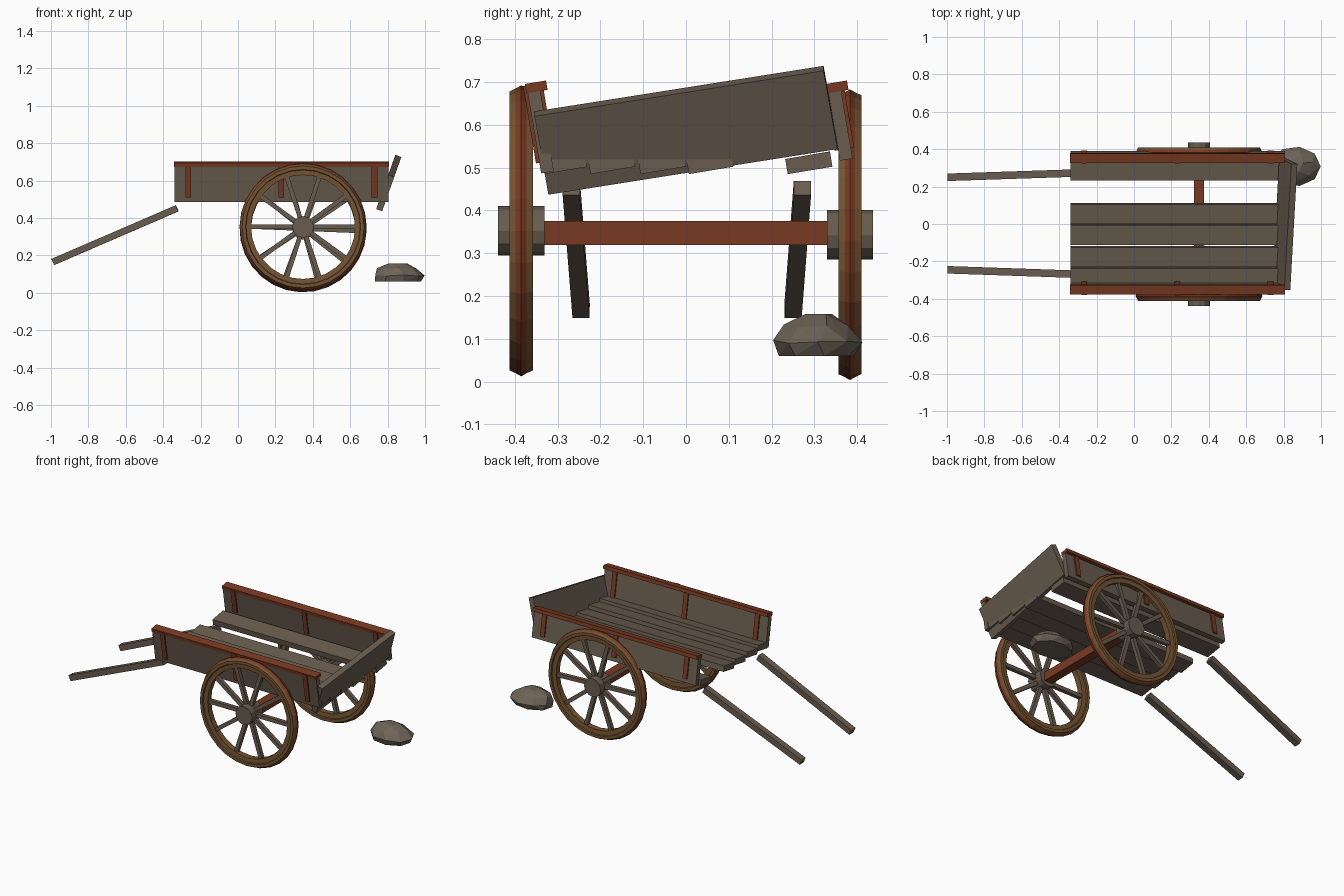
import bpy, bmesh, math
from mathutils import Matrix, Vector, Euler

if "Cube" in bpy.data.objects:
    bpy.data.objects.remove(bpy.data.objects["Cube"])


def material(name, rgb):
    m = bpy.data.materials.new(name)
    m.diffuse_color = (*rgb, 1)
    m.use_nodes = True
    m.node_tree.nodes["Principled BSDF"].inputs["Base Color"].default_value = m.diffuse_color
    return m


WOOD = material("weathered_wood", (0.140, 0.108, 0.078))
RED = material("red_brown_wood", (0.190, 0.042, 0.016))
RIM = material("rim_brown", (0.175, 0.088, 0.033))
STONE = material("stone", (0.155, 0.125, 0.095))


def finish(name, bm, mats):
    bmesh.ops.recalc_face_normals(bm, faces=bm.faces)
    me = bpy.data.meshes.new(name)
    bm.to_mesh(me)
    bm.free()
    for m in mats:
        me.materials.append(m)
    ob = bpy.data.objects.new(name, me)
    bpy.context.collection.objects.link(ob)
    return ob


def add_box(bm, size, matrix):
    bmesh.ops.create_cube(bm, size=1, matrix=matrix @ Matrix.Diagonal((*size, 1)))


def box(name, size, loc, rot, mat):
    bm = bmesh.new()
    add_box(bm, size, Matrix.Translation(loc) @ Euler(rot).to_matrix().to_4x4())
    return finish(name, bm, [mat])


def wheel(name, loc, turn):
    place = Matrix.Translation(loc) @ Matrix.Rotation(turn, 4, 'Y')
    # rim: a ring profile (radius, y) swept around the axle, ridged tread
    prof = [(0.278, -0.018), (0.305, -0.020), (0.308, -0.027), (0.326, -0.027),
            (0.333, -0.012), (0.340, 0), (0.333, 0.012), (0.326, 0.027),
            (0.308, 0.027), (0.305, 0.020), (0.278, 0.018)]
    n, k = 28, len(prof)
    bm = bmesh.new()
    rings = []
    for i in range(n):
        a = math.tau * i / n
        rings.append([bm.verts.new(place @ Vector((r * math.cos(a), y, r * math.sin(a))))
                      for r, y in prof])
    for i in range(n):
        a, b = rings[i], rings[(i + 1) % n]
        for j in range(k):
            f = bm.faces.new((a[j], a[(j + 1) % k], b[(j + 1) % k], b[j]))
            f.material_index = 1 if j in (4, 5) else 0
    finish(name + "_rim", bm, [RIM, RED])
    # spokes
    bm = bmesh.new()
    for i in range(10):
        m = place @ Matrix.Rotation(math.tau * i / 10, 4, 'Y')
        add_box(bm, (0.25, 0.024, 0.024), m @ Matrix.Translation((0.165, 0, 0)))
    finish(name + "_spokes", bm, [WOOD])
    # hub
    bm = bmesh.new()
    bmesh.ops.create_cone(bm, cap_ends=True, segments=12, radius1=0.058, radius2=0.058,
                          depth=0.108, matrix=place @ Matrix.Rotation(math.pi / 2, 4, 'X'))
    finish(name + "_hub", bm, [WOOD])


wheel("front_wheel", (0.348, -0.385, 0.352), 0.0)
wheel("back_wheel", (0.348, 0.383, 0.343), 0.04)
box("axle", (0.055, 0.70, 0.055), (0.348, 0, 0.347), (0, 0, 0), RED)

ROLL = math.radians(9.5)

# bed planks, with one missing towards the back
for i, (y, w) in enumerate([(-0.283, 0.10), (-0.174, 0.106), (-0.056, 0.108),
                            (0.056, 0.106), (0.287, 0.106)]):
    box(f"bed_plank_{i + 1}", (1.14, w, 0.036), (0.23, y, 0.511), (ROLL, 0, 0), WOOD)


def side(name, y, top, h):
    # leaning panel with a cap rail and three posts, built in local space
    base = Matrix.Translation((0.2325, y, top)) @ Matrix.Rotation(ROLL, 4, 'X')
    bm = bmesh.new()
    add_box(bm, (1.145, 0.03, h), base @ Matrix.Translation((0, 0, -h / 2)))
    finish(name + "_panel", bm, [WOOD])
    bm = bmesh.new()
    add_box(bm, (1.147, 0.05, 0.022), base @ Matrix.Translation((0, 0.007, -0.007)))
    finish(name + "_rail", bm, [RED])
    bm = bmesh.new()
    for x in (-0.265, 0.232, 0.73):
        add_box(bm, (0.03, 0.046, h - 0.025),
                base @ Matrix.Translation((x - 0.2325, 0, -(h - 0.025) / 2)))
    finish(name + "_posts", bm, [RED])


side("front_side", -0.358, 0.694, 0.208)
side("back_side", 0.345, 0.694, 0.178)

# tailgate leaning outwards and rolled
box("tailgate", (0.034, 0.685, 0.197), (0.806, 0, 0.587),
    (ROLL, math.radians(19.5), 0), WOOD)

# pulling handles
for name, a, b in (("front_handle", (-0.99, -0.245, 0.165), (-0.325, -0.268, 0.452)),
                   ("back_handle", (-0.99, 0.25, 0.165), (-0.325, 0.272, 0.452))):
    a, b = Vector(a), Vector(b)
    d = b - a
    rot = (0, -math.atan2(d.z, math.hypot(d.x, d.y)), math.atan2(d.y, d.x))
    box(name, (d.length, 0.04, 0.036), (a + b) / 2, rot, WOOD)

# faceted rock: convex hull of a few uneven rings
bm = bmesh.new()
for z, cx, cy, rx, ry, n, ph in ((0.060, 0.855, 0.305, 0.125, 0.090, 8, 0.2),
                                 (0.093, 0.862, 0.308, 0.136, 0.106, 9, 0.0),
                                 (0.130, 0.850, 0.306, 0.108, 0.078, 7, 0.3),
                                 (0.158, 0.855, 0.310, 0.055, 0.035, 4, 0.5)):
    for i in range(n):
        t = math.tau * i / n + ph
        bm.verts.new((cx + rx * math.cos(t), cy + ry * math.sin(t),
                      z + 0.004 * math.sin(3 * i) * (0.06 < z < 0.15)))
hull = bmesh.ops.convex_hull(bm, input=bm.verts)
bmesh.ops.delete(bm, geom=list({v for v in hull["geom_interior"]
                                if isinstance(v, bmesh.types.BMVert)}), context='VERTS')
finish("rock", bm, [STONE])
